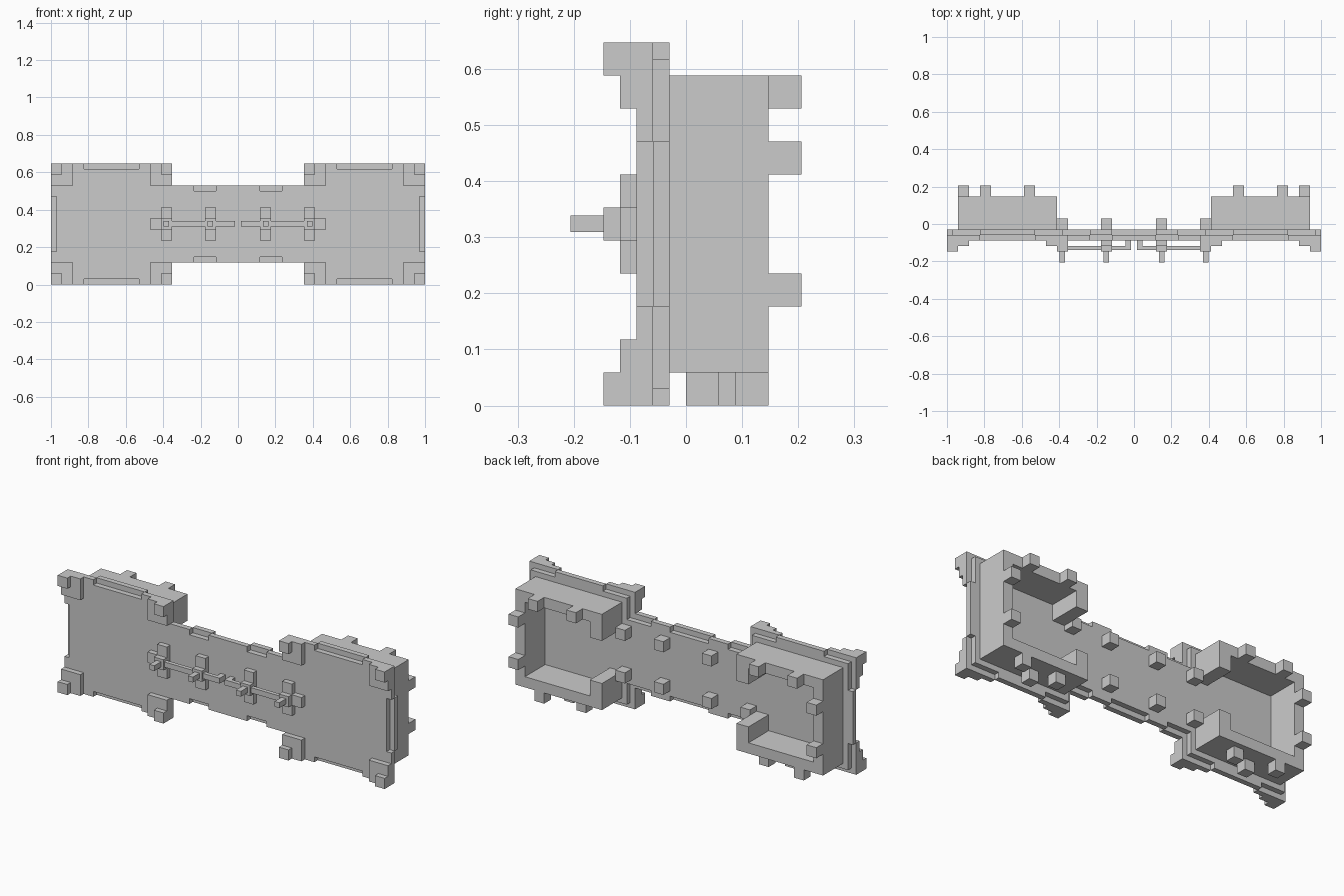
import bpy, bmesh

if "Cube" in bpy.data.objects:
    bpy.data.objects.remove(bpy.data.objects["Cube"])

U = 2 / 68  # one block unit; all sizes below are in these units


def finish(name, bm):
    bmesh.ops.recalc_face_normals(bm, faces=bm.faces)
    mesh = bpy.data.meshes.new(name)
    bm.to_mesh(mesh)
    bm.free()
    obj = bpy.data.objects.new(name, mesh)
    bpy.context.collection.objects.link(obj)
    return obj


def slab(name, outline, y0, y1):
    """Extrude an x-z outline along y."""
    bm = bmesh.new()
    face = bm.faces.new([bm.verts.new((x * U, y0 * U, z * U)) for x, z in outline])
    ext = bmesh.ops.extrude_face_region(bm, geom=[face])
    verts = [v for v in ext["geom"] if isinstance(v, bmesh.types.BMVert)]
    bmesh.ops.translate(bm, verts=verts, vec=(0, (y1 - y0) * U, 0))
    return finish(name, bm)


def box(name, x0, x1, y0, y1, z0, z1):
    return slab(name, [(x0, z0), (x1, z0), (x1, z1), (x0, z1)], y0, y1)


def both(obj):
    """Repeat a part on the other side of x = 0."""
    mod = obj.modifiers.new("mirror", "MIRROR")
    mod.use_axis = (True, False, False)
    mod.use_mirror_merge = False
    return obj


def four_way(quarter):
    """Full outline from its upper right quarter, mirrored in x and about z = 11."""
    right = quarter + [(x, 22 - z) for x, z in reversed(quarter)]
    return right + [(-x, z) for x, z in reversed(right)]


# Front plate with notches along its rim
slab("front_plate", four_way([
    (4, 18), (4, 17), (8, 17), (8, 18), (12, 18), (12, 22), (18, 22), (18, 21),
    (28, 21), (28, 22), (34, 22), (34, 16), (33, 16)]), -3, -2)

# Back plate, inset, with tabs where the front plate is notched
slab("back_plate", four_way([
    (4, 17), (4, 18), (8, 18), (8, 17), (13, 17), (13, 21), (18, 21), (18, 22),
    (28, 22), (28, 21), (33, 21), (33, 16), (34, 16)]), -2, -1)

# Stepped corner guards on the front
for z0, zt in ((0, 0), (18, 20)):
    both(box("outer_corner_base", 30, 34, -4, -3, z0, z0 + 4))
    both(box("outer_corner_tip", 32, 34, -5, -4, zt, zt + 2))
    both(box("inner_corner_base", 12, 16, -4, -3, z0, z0 + 4))
    both(box("inner_corner_tip", 12, 14, -5, -4, zt, zt + 2))

# Cross mounts, pegs and rail along the front of the bridge
slab_cross = [(12, 8), (14, 8), (14, 10), (16, 10), (16, 12), (14, 12), (14, 14), (12, 14)]
both(slab("outer_mount", slab_cross, -4, -3))
both(box("inner_mount", 4, 6, -4, -3, 8, 14))
for x in (4, 12):
    both(box("mount_block", x, x + 2, -5, -4, 10, 12))
    both(box("mount_peg", x + 0.5, x + 1.5, -7, -5, 10.5, 11.5))
both(box("rail_inner", 0.5, 4, -4.75, -4, 10.5, 11.5))
both(box("rail_outer", 6, 12, -4.75, -4, 10.5, 11.5))
both(box("rail_foot", 0.5, 1.5, -4, -3, 10.5, 11.5))

# Open housings behind each wing, with a gap in the inner wall
both(slab("housing", [
    (14, 20), (32, 20), (32, 2), (14, 2), (14, 7), (16.5, 7), (16.5, 4),
    (30, 4), (30, 18), (16.5, 18), (16.5, 15), (14, 15)], -1, 5))

# Studs on the rear edges of the housings
for x, z in ((26, 18), (18, 18), (30, 14), (30, 6)):
    both(box("rear_stud", x, x + 2, 5, 7, z, z + 2))

# Feet under the housings
for x, y in ((26, 3), (22, 0), (18, 2)):
    both(box("foot", x, x + 2, y, y + 2, 0, 2))

# Studs on the back of the bridge
for x in (4, 12):
    for z in (6, 14):
        both(box("bridge_stud", x, x + 2, -1, 1, z, z + 2))
